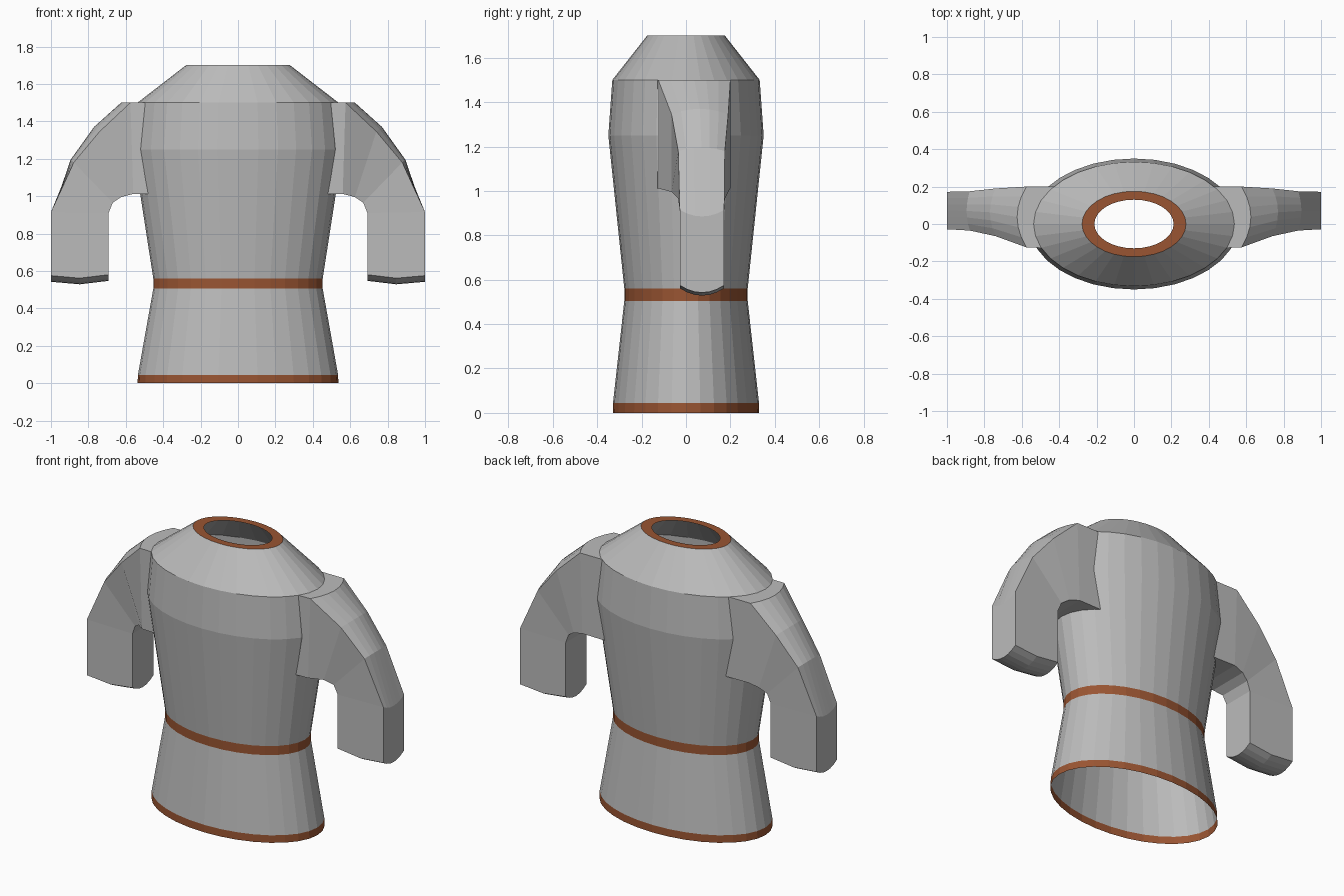
import bpy, bmesh, math

if "Cube" in bpy.data.objects:
    bpy.data.objects.remove(bpy.data.objects["Cube"])

SIDES = 32


def material(name, rgb):
    m = bpy.data.materials.new(name)
    m.diffuse_color = (*rgb, 1)
    m.use_nodes = True
    m.node_tree.nodes["Principled BSDF"].inputs["Base Color"].default_value = m.diffuse_color
    return m


grey = material("cloth grey", (0.50, 0.50, 0.50))
brown = material("trim brown", (0.32, 0.09, 0.032))


def finish(name, bm, mat):
    bmesh.ops.recalc_face_normals(bm, faces=bm.faces)
    mesh = bpy.data.meshes.new(name)
    bm.to_mesh(mesh)
    bm.free()
    mesh.materials.append(mat)
    ob = bpy.data.objects.new(name, mesh)
    bpy.context.collection.objects.link(ob)
    return ob


def elliptic_loft(name, rings, mat):
    """Open sheet through ellipses given as (z, x radius, y radius)."""
    bm = bmesh.new()
    loops = []
    for z, rx, ry in rings:
        angles = [2 * math.pi * i / SIDES for i in range(SIDES)]
        loops.append([bm.verts.new((rx * math.cos(a), ry * math.sin(a), z)) for a in angles])
    for lo, hi in zip(loops, loops[1:]):
        for i in range(SIDES):
            k = (i + 1) % SIDES
            bm.faces.new((lo[i], lo[k], hi[k], hi[i]))
    return finish(name, bm, mat)


# body shell, open at the hem and neck
HEM0, HEM1 = (0, 0.537, 0.33), (0.045, 0.535, 0.329)
WAIST0, WAIST1 = (0.505, 0.453, 0.278), (0.56, 0.453, 0.278)
COLLAR = (1.7, 0.278, 0.175)
elliptic_loft("hem_trim", [HEM0, HEM1], brown)
elliptic_loft("skirt", [HEM1, WAIST0], grey)
elliptic_loft("belt", [WAIST0, WAIST1], brown)
elliptic_loft("chest", [WAIST1, (1.25, 0.56, 0.35), (1.5, 0.537, 0.332)], grey)
elliptic_loft("shoulder_yoke", [(1.5, 0.537, 0.332), COLLAR], grey)
elliptic_loft("neck_trim", [COLLAR, (1.7, 0.212, 0.13)], brown)

# sleeve stations: outer edge, outer crown, inner edge (x, z), then front and back y
STATIONS = [
    ((0.41, 1.50), (0.41, 1.50), (0.41, 1.01), -0.13, 0.20),
    ((0.575, 1.50), (0.625, 1.50), (0.56, 1.012), -0.125, 0.20),
    ((0.74, 1.345), (0.77, 1.37), (0.625, 0.995), -0.065, 0.19),
    ((0.878, 1.18), (0.895, 1.195), (0.67, 0.965), -0.035, 0.175),
    ((1.0, 0.915), (1.0, 0.885), (0.692, 0.91), -0.028, 0.172),
    ((1.0, 0.575), (1.0, 0.542), (0.692, 0.58), -0.028, 0.172),
]
STEPS = 6


def sleeve(name, side):
    bm = bmesh.new()
    rings, outer, inner = [], [], []
    for n, (edge, crown, under, y0, y1) in enumerate(STATIONS):
        outer, inner = [], []
        for j in range(STEPS + 1):
            t = j / STEPS
            y = y0 + (y1 - y0) * t
            bulge = 1 - (2 * t - 1) ** 2
            x = edge[0] + (crown[0] - edge[0]) * bulge
            z = edge[1] + (crown[1] - edge[1]) * bulge
            # the cuff end is rounded on the inside edge as well
            dip = 0.033 * bulge if n == len(STATIONS) - 1 else 0
            outer.append(bm.verts.new((side * x, y, z)))
            inner.append(bm.verts.new((side * under[0], y, under[1] - dip)))
        rings.append(outer + inner[::-1])
    for a, b in zip(rings, rings[1:]):
        for i in range(len(a)):
            k = (i + 1) % len(a)
            bm.faces.new((a[i], a[k], b[k], b[i]))
    # cuff end with a slight ridge across the middle
    middle = []
    for o, i in zip(outer, inner):
        p = (o.co + i.co) / 2
        p.z -= 0.016
        middle.append(bm.verts.new(p))
    for col_a, col_b in ((outer, middle), (middle, inner)):
        for j in range(STEPS):
            bm.faces.new((col_a[j], col_a[j + 1], col_b[j + 1], col_b[j]))
    for j in (0, STEPS):
        bm.faces.new((outer[j], middle[j], inner[j]))
    finish(name, bm, grey)


sleeve("sleeve_right", 1)
sleeve("sleeve_left", -1)
